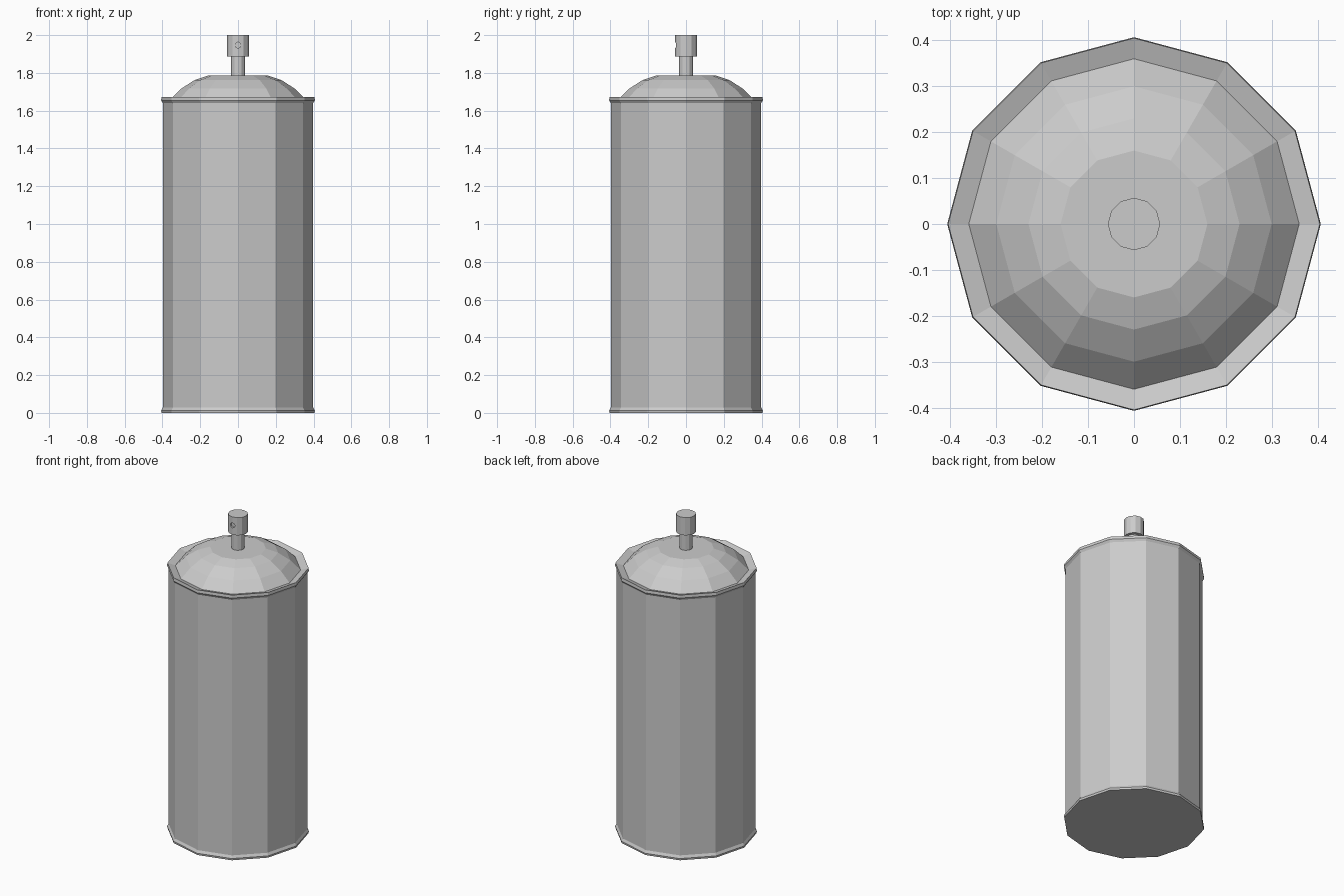
import bpy, bmesh, math

if "Cube" in bpy.data.objects:
    bpy.data.objects.remove(bpy.data.objects["Cube"])


def lathe(name, profile, sides=12):
    """Spin an (r, z) profile about z; points with r = 0 become poles."""
    bm = bmesh.new()
    rings = []
    for r, z in profile:
        if r == 0:
            rings.append([bm.verts.new((0, 0, z))] * sides)
        else:
            rings.append([bm.verts.new((r * math.cos(2 * math.pi * i / sides),
                                        r * math.sin(2 * math.pi * i / sides), z))
                          for i in range(sides)])
    for a, b in zip(rings, rings[1:]):
        for i in range(sides):
            j = (i + 1) % sides
            bm.faces.new(list(dict.fromkeys((a[i], a[j], b[j], b[i]))))
    bmesh.ops.recalc_face_normals(bm, faces=bm.faces)
    mesh = bpy.data.meshes.new(name)
    bm.to_mesh(mesh)
    bm.free()
    obj = bpy.data.objects.new(name, mesh)
    bpy.context.collection.objects.link(obj)
    return obj


# Can: flared bottom rim, straight wall, flared top rim, sunken lip and dome
lathe("can_body", [(0, 0), (0.405, 0), (0.407, 0.012), (0.398, 0.028),
                   (0.398, 1.64), (0.407, 1.655), (0.405, 1.673),
                   (0.36, 1.658), (0.30, 1.717), (0.23, 1.762),
                   (0.16, 1.785), (0, 1.785)])

# Valve stem
lathe("valve_stem", [(0, 1.77), (0.038, 1.77), (0.038, 1.90), (0, 1.90)])

# Spray button
button = lathe("spray_button", [(0, 1.888), (0.057, 1.888), (0.057, 2.0), (0, 2.0)])

# Nozzle hole in the front of the button
bpy.ops.mesh.primitive_cylinder_add(vertices=8, radius=0.016, depth=0.04,
                                    location=(0, -0.065, 1.947),
                                    rotation=(math.pi / 2, 0, 0))
cutter = bpy.context.object
cutter.name = "nozzle_cutter"
cutter.hide_render = True
cutter.display_type = 'WIRE'
cut = button.modifiers.new("nozzle_hole", 'BOOLEAN')
cut.operation = 'DIFFERENCE'
cut.solver = 'EXACT'
cut.object = cutter
